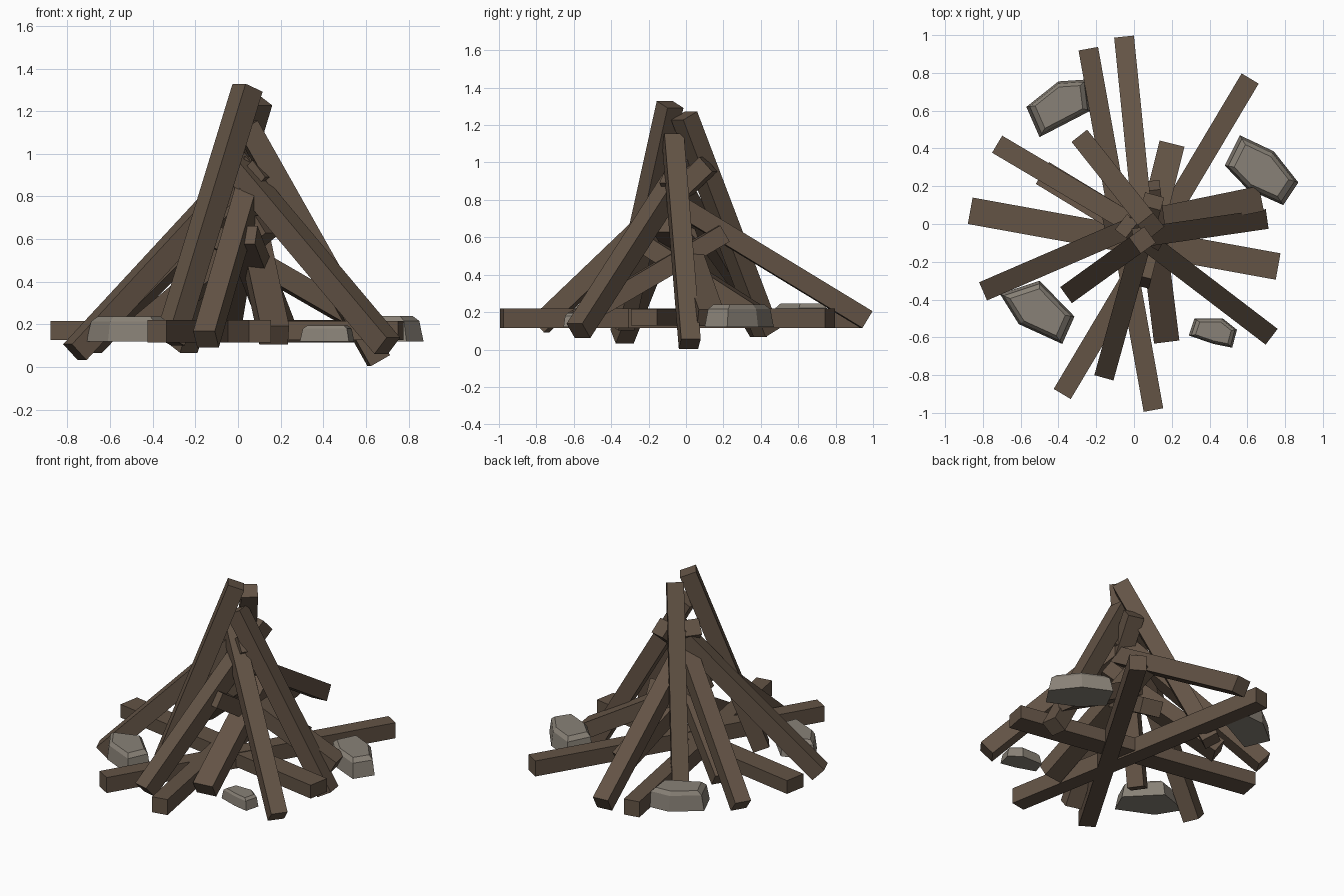
import bpy
from mathutils import Vector

if "Cube" in bpy.data.objects:
    bpy.data.objects.remove(bpy.data.objects["Cube"])


def material(name, rgb):
    m = bpy.data.materials.new(name)
    m.diffuse_color = (*rgb, 1)
    m.use_nodes = True
    m.node_tree.nodes["Principled BSDF"].inputs["Base Color"].default_value = m.diffuse_color
    return m


WOOD = material("dark_brown_wood", (0.125, 0.087, 0.06))
STONE = material("grey_stone", (0.25, 0.222, 0.185))


def make_object(name, verts, faces, mat):
    me = bpy.data.meshes.new(name)
    me.from_pydata(verts, [], faces)
    me.materials.append(mat)
    ob = bpy.data.objects.new(name, me)
    bpy.context.collection.objects.link(ob)
    return ob


def beam(name, a, b, width=0.105, height=0.105):
    """Square-cut log between two end centres, sides kept level."""
    a, b = Vector(a), Vector(b)
    d = (b - a).normalized()
    side = d.cross(Vector((0, 0, 1))).normalized()
    up = side.cross(d)
    ring = [side * (sx * width / 2) + up * (sz * height / 2)
            for sx, sz in ((-1, -1), (1, -1), (1, 1), (-1, 1))]
    verts = [a + r for r in ring] + [b + r for r in ring]
    faces = [(0, 1, 2, 3), (7, 6, 5, 4)]
    faces += [(i, i + 4, (i + 1) % 4 + 4, (i + 1) % 4) for i in range(4)]
    make_object(name, verts, faces, WOOD)


def stone(name, outline, top):
    """Faceted stone: outline at the ground, chamfered towards a flat top."""
    n = len(outline)
    cx = sum(p[0] for p in outline) / n
    cy = sum(p[1] for p in outline) / n
    rings = ((0.12, 1.0), (0.12 + (top - 0.12) * 0.8, 0.9), (top, 0.74))
    verts = [(cx + (x - cx) * s, cy + (y - cy) * s, z)
             for z, s in rings for x, y in outline]
    faces = [tuple(reversed(range(n))), tuple(range(2 * n, 3 * n))]
    for r in range(2):
        for i in range(n):
            j = (i + 1) % n
            faces.append((r * n + i, r * n + j, (r + 1) * n + j, (r + 1) * n + i))
    make_object(name, verts, faces, STONE)


# flat logs crossing at the base
beam("base_log_wide", (-0.867, 0.07, 0.172), (0.763, -0.225, 0.172), 0.142, 0.09)
beam("base_log_long", (0.103, -0.985, 0.168), (-0.242, 0.928, 0.168))
beam("base_log_diagonal", (-0.38, -0.9, 0.168), (0.615, 0.77, 0.168))

# long logs leaning into a cone
leaning = [
    ((-0.05, 0.965, 0.16), (0.06, -0.12, 0.82)),
    ((-0.695, 0.405, 0.107), (0.125, -0.08, 0.93)),
    ((-0.765, -0.342, 0.07), (0.05, 0.01, 0.95)),
    ((-0.32, -0.348, 0.12), (0.045, -0.085, 1.31)),
    ((-0.15, -0.78, 0.13), (0.1, 0.12, 0.99)),
    ((0.70, -0.575, 0.1), (-0.04, -0.01, 0.98)),
    ((0.66, 0.02, 0.03), (0.04, -0.07, 1.13)),
    ((-0.26, 0.43, 0.09), (0.09, -0.01, 1.25)),
]
for k, (a, b) in enumerate(leaning):
    beam(f"leaning_log_{k + 1}", a, b)

# short wide kindling inside the cone
kindling = [
    ((0.17, -0.6, 0.15), (0.07, 0.2, 0.62)),
    ((0.65, 0.13, 0.17), (-0.13, -0.03, 0.62)),
    ((0.195, 0.4, 0.17), (0.02, -0.3, 0.62)),
    ((-0.46, 0.255, 0.17), (0.14, -0.11, 0.67)),
]
for k, (a, b) in enumerate(kindling):
    beam(f"kindling_{k + 1}", a, b, 0.135, 0.1)

# stones around the fire, outlines counter-clockwise
stone("stone_front_right", [(0.29, -0.59), (0.42, -0.635), (0.52, -0.655),
      (0.545, -0.56), (0.47, -0.5), (0.32, -0.5)], 0.195)
stone("stone_back_left", [(-0.57, 0.62), (-0.5, 0.46), (-0.23, 0.6),
      (-0.25, 0.765), (-0.4, 0.755)], 0.247)
stone("stone_front_left", [(-0.71, -0.37), (-0.61, -0.53), (-0.38, -0.635),
      (-0.315, -0.49), (-0.5, -0.3)], 0.238)
stone("stone_back_right", [(0.48, 0.31), (0.6, 0.185), (0.79, 0.1),
      (0.87, 0.22), (0.74, 0.385), (0.56, 0.47)], 0.24)
